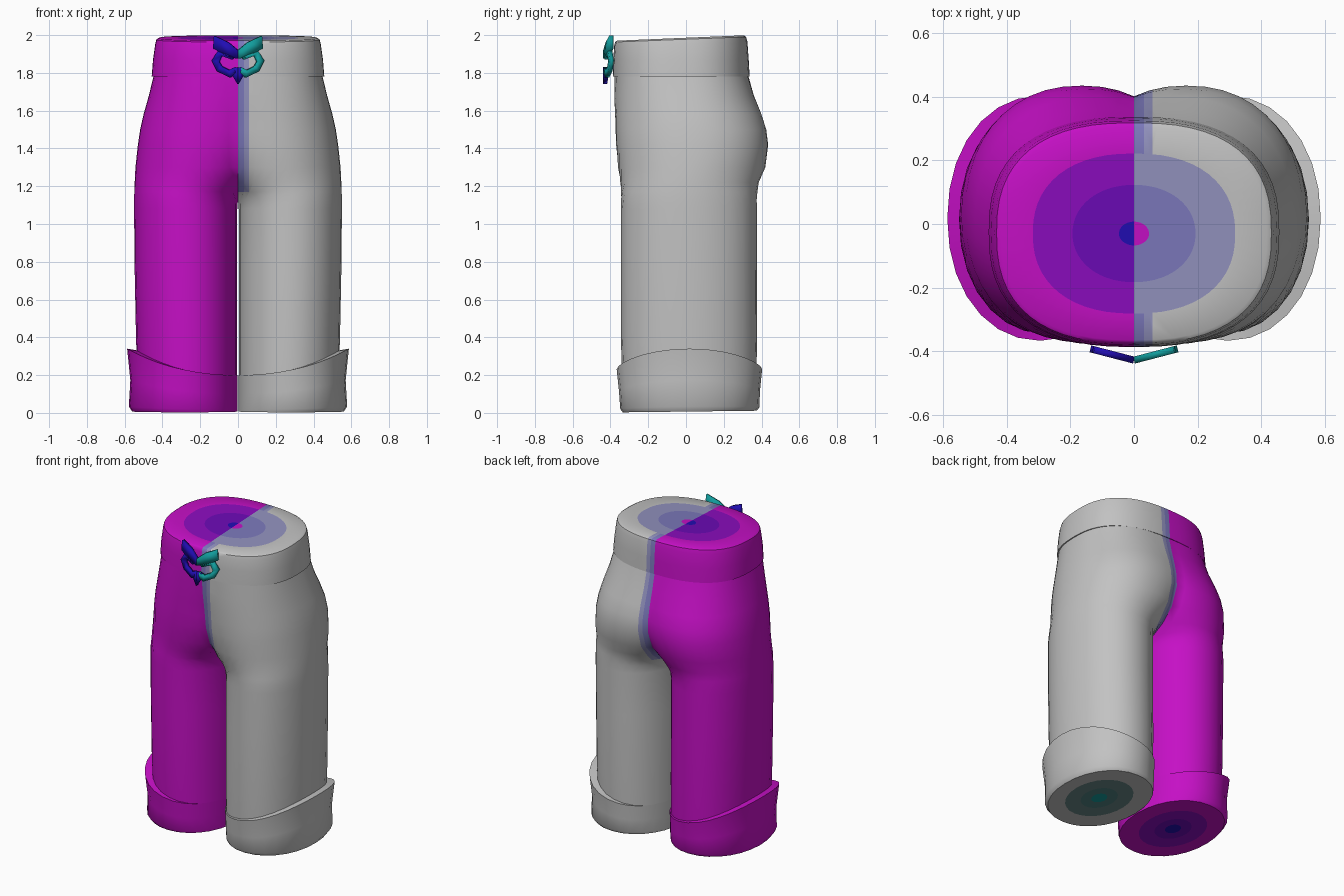
import bpy, bmesh, math
from mathutils import Vector

cube = bpy.data.objects.get("Cube")
if cube:
    bpy.data.objects.remove(cube)

# Flat colours, linear
COLOURS = {
    "magenta": (0.56, 0.005, 0.56), "grey": (0.54, 0.54, 0.54),
    "lavender": (0.29, 0.29, 0.52), "dusk_blue": (0.2, 0.19, 0.5),
    "purple": (0.26, 0.004, 0.52), "violet": (0.15, 0.003, 0.47),
    "blue": (0.015, 0.004, 0.45), "teal": (0.006, 0.34, 0.34),
    "green_grey": (0.14, 0.24, 0.24), "sea_grey": (0.08, 0.22, 0.22),
}
NAMES = list(COLOURS)
MATS = []
for name, rgb in COLOURS.items():
    m = bpy.data.materials.new(name)
    m.use_nodes = True
    m.diffuse_color = (*rgb, 1)
    m.node_tree.nodes["Principled BSDF"].inputs["Base Color"].default_value = (*rgb, 1)
    MATS.append(m)

STEPS = 28
SIDES = ("grey", "magenta")


def finish(name, bm, angle=40):
    """Turn a bmesh into a smooth-shaded object."""
    bmesh.ops.remove_doubles(bm, verts=bm.verts, dist=0.0005)
    bmesh.ops.recalc_face_normals(bm, faces=bm.faces)
    mesh = bpy.data.meshes.new(name)
    bm.to_mesh(mesh)
    bm.free()
    obj = bpy.data.objects.new(name, mesh)
    bpy.context.collection.objects.link(obj)
    for m in MATS:
        mesh.materials.append(m)
    bpy.ops.object.select_all(action='DESELECT')
    obj.select_set(True)
    bpy.context.view_layer.objects.active = obj
    bpy.ops.object.shade_smooth_by_angle(angle=math.radians(angle))
    return obj


def arc(width, cx, front, back, power):
    """Half outline from front to back, cut off where it meets x = 0."""
    rx, ry, cy = width - cx, (back - front) / 2, (back + front) / 2
    end = math.acos(-min(1, (cx / rx) ** (power / 2))) if rx else math.pi
    for i in range(STEPS + 1):
        a = end * (2 * i / STEPS - 1)
        c, s = math.cos(a), math.sin(a)
        x = cx + rx * math.copysign(abs(c) ** (2 / power), c)
        y = cy + ry * math.copysign(abs(s) ** (2 / power), s)
        yield max(x, 0), y, a


def loft(bm, rows, colours, height, signs=(1, -1)):
    """Skin the half outlines; colours holds a (left, right) pair per gap."""
    for sign in signs:
        rings = []
        for z, *shape in rows:
            rings.append([bm.verts.new((sign * x, y, height(z, y, a)))
                          for x, y, a in arc(*shape)])
        for k, (lo, hi) in enumerate(zip(rings, rings[1:])):
            colour = colours[min(k, len(colours) - 1)][sign < 0]
            for i in range(STEPS):
                f = bm.faces.new((lo[i], lo[i + 1], hi[i + 1], hi[i]))
                f.material_index = NAMES.index(colour)


def add_seam(bm, bottom):
    """Cut and colour the two-tone centre stripe on the left half."""
    for x in (0.032, 0.058):
        faces = [f for f in bm.faces if f.calc_center_median().z > bottom]
        geom = set(faces)
        for f in faces:
            geom.update(f.edges, f.verts)
        bmesh.ops.bisect_plane(bm, geom=list(geom), dist=1e-5,
                               plane_co=(x, 0, 0), plane_no=(1, 0, 0))
    for f in bm.faces:
        c = f.calc_center_median()
        if c.z > bottom and 0 < c.x < 0.058 and f.material_index == NAMES.index("grey"):
            f.material_index = NAMES.index("dusk_blue" if c.x < 0.032 else "lavender")


# Trousers: legs that open into hips
# z, half width, centre x, front y, back y, roundness
body = [
    (0.1, 0.53, 0.267, -0.335, 0.37, 2.1),
    (0.4, 0.54, 0.272, -0.345, 0.377, 2.1),
    (0.8, 0.548, 0.276, -0.345, 0.375, 2.1),
    (1.08, 0.55, 0.277, -0.345, 0.375, 2.1),
    (1.13, 0.55, 0.274, -0.345, 0.375, 2.1),
    (1.17, 0.549, 0.262, -0.345, 0.378, 2.1),
    (1.22, 0.547, 0.235, -0.348, 0.385, 2.1),
    (1.3, 0.543, 0.2, -0.36, 0.42, 2.1),
    (1.42, 0.53, 0.165, -0.37, 0.435, 2.2),
    (1.5, 0.518, 0.15, -0.373, 0.425, 2.2),
    (1.58, 0.5, 0.13, -0.376, 0.4, 2.2),
    (1.68, 0.472, 0.09, -0.38, 0.36, 2.3),
    (1.82, 0.438, 0.03, -0.38, 0.32, 2.5),
]
bm = bmesh.new()
loft(bm, body, [SIDES], lambda z, y, a: z)
add_seam(bm, 1.16)
finish("trousers", bm, 60)

# Waistband with a sloping, ringed top
band = [
    (1.785, 0.436, 0, -0.375, 0.318, 2.5),
    (1.78, 0.457, 0, -0.387, 0.337, 2.5),
    (1.87, 0.45, 0, -0.385, 0.332, 2.5),
    (1.955, 0.438, 0, -0.38, 0.325, 2.5),
    (1.978, 0.432, 0, -0.375, 0.318, 2.5),
    (1.986, 0.418, 0, -0.365, 0.305, 2.5),
]
for k, power in ((0.74, 2.3), (0.45, 2.1), (0.11, 2), (0, 2)):
    band.append((1.986, 0.43 * k, 0, -0.03 - 0.34 * k, -0.03 + 0.34 * k, power))
rings = [SIDES] * 6 + [("lavender", "purple"), ("dusk_blue", "violet"), ("magenta", "blue")]
bm = bmesh.new()
loft(bm, band, rings, lambda z, y, a: z + 0.042 * y * max(0, (z - 1.87) / 0.116))
add_seam(bm, 1)
finish("waistband", bm)


# Turned-up cuffs, higher on the outside, with ringed soles
def cuff_height(f, y, a):
    base = 0.007 + 0.012 * y
    top = 0.2 + 0.14 * ((1 + math.cos(a)) / 2) ** 2.2
    return base + f * (top - base)


def cuff_row(f, width, front, back):
    return f, width, (width + 0.003) / 2, front, back, 2.1


cuff = []
for k in (0, 0.16, 0.37, 0.68):
    cuff.append((0, 0.29 + 0.27 * k, 0.29, 0.02 - 0.345 * k, 0.02 + 0.345 * k, 2))
cuff += [
    cuff_row(0, 0.56, -0.335, 0.375),
    cuff_row(0.08, 0.578, -0.348, 0.388),
    cuff_row(0.5, 0.57, -0.355, 0.392),
    cuff_row(1, 0.587, -0.367, 0.403),
    cuff_row(0.97, 0.53, -0.335, 0.37),
]
soles = [("teal", "blue"), ("sea_grey", "violet"), ("green_grey", "purple"), SIDES]
for name, sign in (("left_cuff", 1), ("right_cuff", -1)):
    bm = bmesh.new()
    loft(bm, cuff, soles, cuff_height, (sign,))
    finish(name, bm)


# Butterfly bow: folded strips swept back from the middle
def strip(name, pairs, colour, sign):
    bm = bmesh.new()
    edge = [[bm.verts.new((sign * x, -0.428 + 0.26 * abs(x), z)) for x, z in p] for p in pairs]
    for (a, b), (c, d) in zip(edge, edge[1:]):
        bm.faces.new((a, b, d, c) if sign > 0 else (c, d, b, a)).material_index = NAMES.index(colour)
    obj = finish(name, bm, 20)
    mod = obj.modifiers.new("thickness", 'SOLIDIFY')
    mod.thickness = 0.022
    mod.offset = 0


wing = [((0, 1.92), (0, 1.875)), ((0.05, 1.962), (0.05, 1.885)), ((0.125, 1.997), (0.13, 1.93))]
loop = [((0.02, 1.885), (0.03, 1.87)), ((0.105, 1.915), (0.085, 1.89)),
        ((0.137, 1.865), (0.1, 1.86)), ((0.11, 1.81), (0.085, 1.835)),
        ((0.04, 1.775), (0.045, 1.815)), ((0.01, 1.8), (0.015, 1.83))]
tail = [((0, 1.74), (0, 1.83)), ((0.03, 1.79), (0.03, 1.825))]
for side, sign, colour in (("left", 1, "teal"), ("right", -1, "blue")):
    strip(side + "_bow_wing", wing, colour, sign)
    strip(side + "_bow_loop", loop, colour, sign)
    strip(side + "_bow_tail", tail, "blue", sign)
